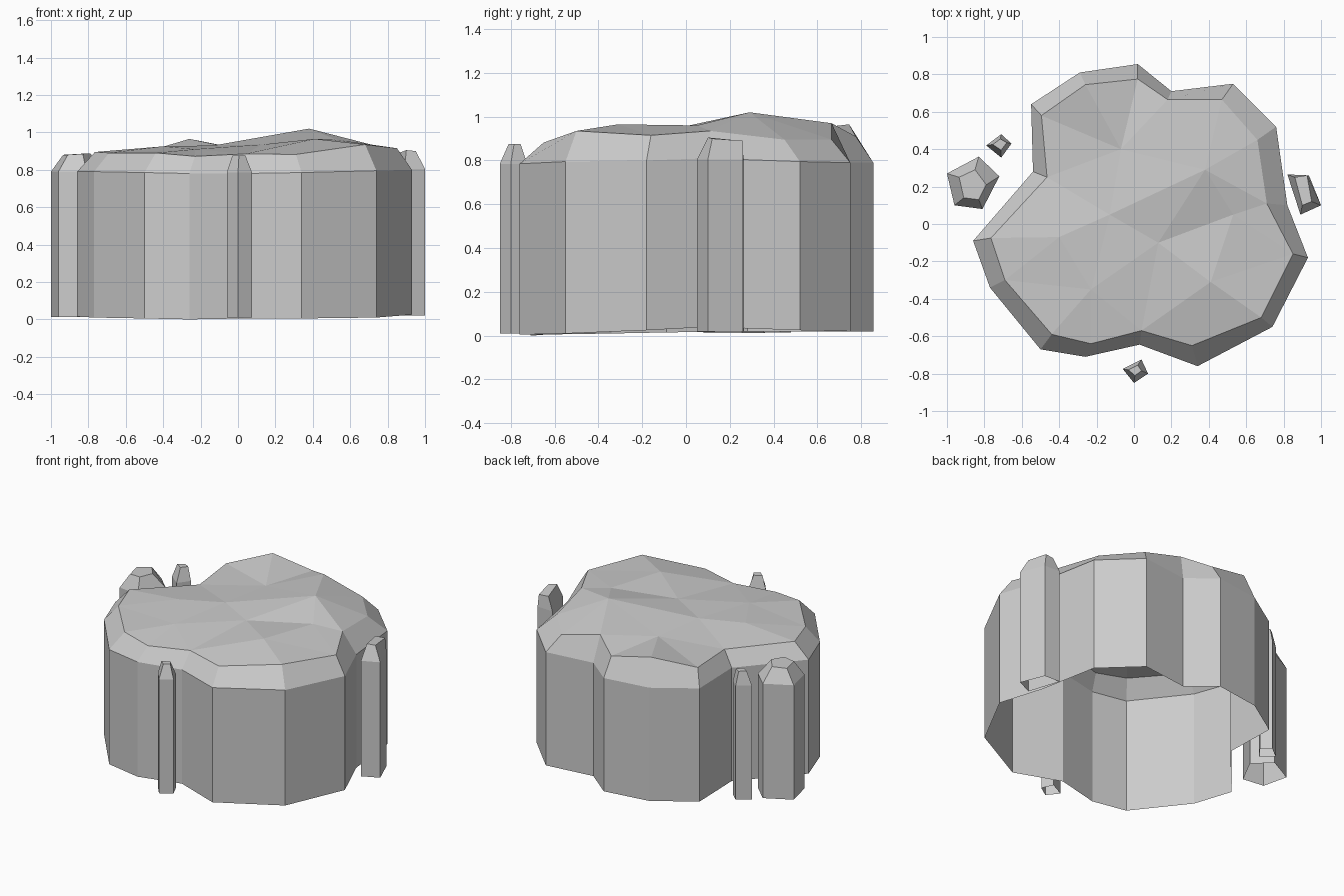
import bpy
from mathutils import Vector
from mathutils.geometry import delaunay_2d_cdt


def make_rock(name, outer, inner, peaks=()):
    """Hollow column: outer = (x, y, base z, shoulder z), inner = rim (x, y, z),
    peaks = extra points shaping the cap. The underside stays open."""
    n = len(outer)
    verts = [(x, y, b) for x, y, b, s in outer]
    verts += [(x, y, s) for x, y, b, s in outer]
    cap = list(inner) + list(peaks)
    verts += cap
    faces = []
    # side wall, then sloping shoulder
    for ring in (0, n):
        for i in range(n):
            j = (i + 1) % n
            faces.append((ring + i, ring + j, ring + n + j, ring + n + i))
    # cap
    if peaks:
        pts = [Vector((p[0], p[1])) for p in cap]
        edges = [(i, (i + 1) % n) for i in range(n)]
        _, _, tris, orig, _, _ = delaunay_2d_cdt(pts, edges, [], 1, 1e-5)
        for t in tris:
            ids = [orig[k][0] for k in t]
            a, b, c = (pts[k] for k in ids[:3])
            if (b - a).cross(c - a) < 0:
                ids.reverse()
            faces.append([2 * n + k for k in ids])
    else:
        faces.append(range(2 * n, 3 * n))
    mesh = bpy.data.meshes.new(name)
    mesh.from_pydata(verts, [], [tuple(f) for f in faces])
    mesh.update()
    obj = bpy.data.objects.new(name, mesh)
    bpy.context.collection.objects.link(obj)
    return obj


# Main plateau: outline, counter-clockwise from the right
outer = [(.93, -.18, .025, .80), (.82, .10, .04, .81), (.76, .52, .025, .795), (.53, .75, .02, .79),
         (.20, .71, .02, .79), (.02, .855, .02, .79), (-.29, .81, .02, .79), (-.55, .64, .02, .79),
         (-.54, .28, .02, .79), (-.86, -.09, .015, .79), (-.77, -.34, .01, .79), (-.50, -.67, .005, .785),
         (-.26, -.71, 0, .78), (.03, -.645, .005, .78), (.34, -.76, .005, .785), (.74, -.55, .01, .795)]
rim = [(.85, -.16, .915), (.71, .11, .935), (.66, .45, .895), (.47, .665, .895),
       (.18, .665, .97), (.02, .775, .91), (-.26, .745, .965), (-.495, .58, .895),
       (-.465, .25, .885), (-.765, -.075, .895), (-.69, -.30, .89), (-.44, -.59, .89),
       (-.23, -.64, .872), (.04, -.57, .885), (.31, -.65, .882), (.68, -.50, .935)]
bumps = [(-.07, .40, .925), (.38, .29, 1.02), (-.13, .05, .93), (-.40, -.07, .925),
         (.13, -.10, .935), (-.23, -.35, .91), (.41, -.31, .965), (.53, .05, .96)]
make_rock("plateau", outer, rim, bumps)


# Small free-standing pillars: footprint, top outline, base, shoulder and top heights
def pillar(name, foot, top, base, shoulder, heights):
    make_rock(name, [(x, y, base, shoulder) for x, y in foot],
              [(x, y, z) for (x, y), z in zip(top, heights)])


pillar("left_pillar",
       [(-1, .27), (-.96, .10), (-.81, .08), (-.72, .255), (-.83, .36)],
       [(-.935, .25), (-.91, .14), (-.83, .13), (-.79, .21), (-.85, .29)],
       .012, .79, [.88, .88, .885, .888, .885])
pillar("left_small_pillar",
       [(-.79, .42), (-.71, .355), (-.655, .43), (-.71, .48)],
       [(-.755, .425), (-.71, .395), (-.68, .435), (-.715, .455)],
       .015, .79, [.88] * 4)
pillar("right_pillar",
       [(.82, .265), (.89, .05), (1, .10), (.935, .26)],
       [(.86, .25), (.90, .10), (.95, .12), (.925, .26)],
       .02, .805, [.89, .905, .90, .89])
pillar("front_pillar",
       [(-.06, -.775), (0, -.85), (.075, -.80), (.04, -.725)],
       [(-.03, -.78), (.005, -.81), (.04, -.785), (.02, -.755)],
       .01, .785, [.875] * 4)
